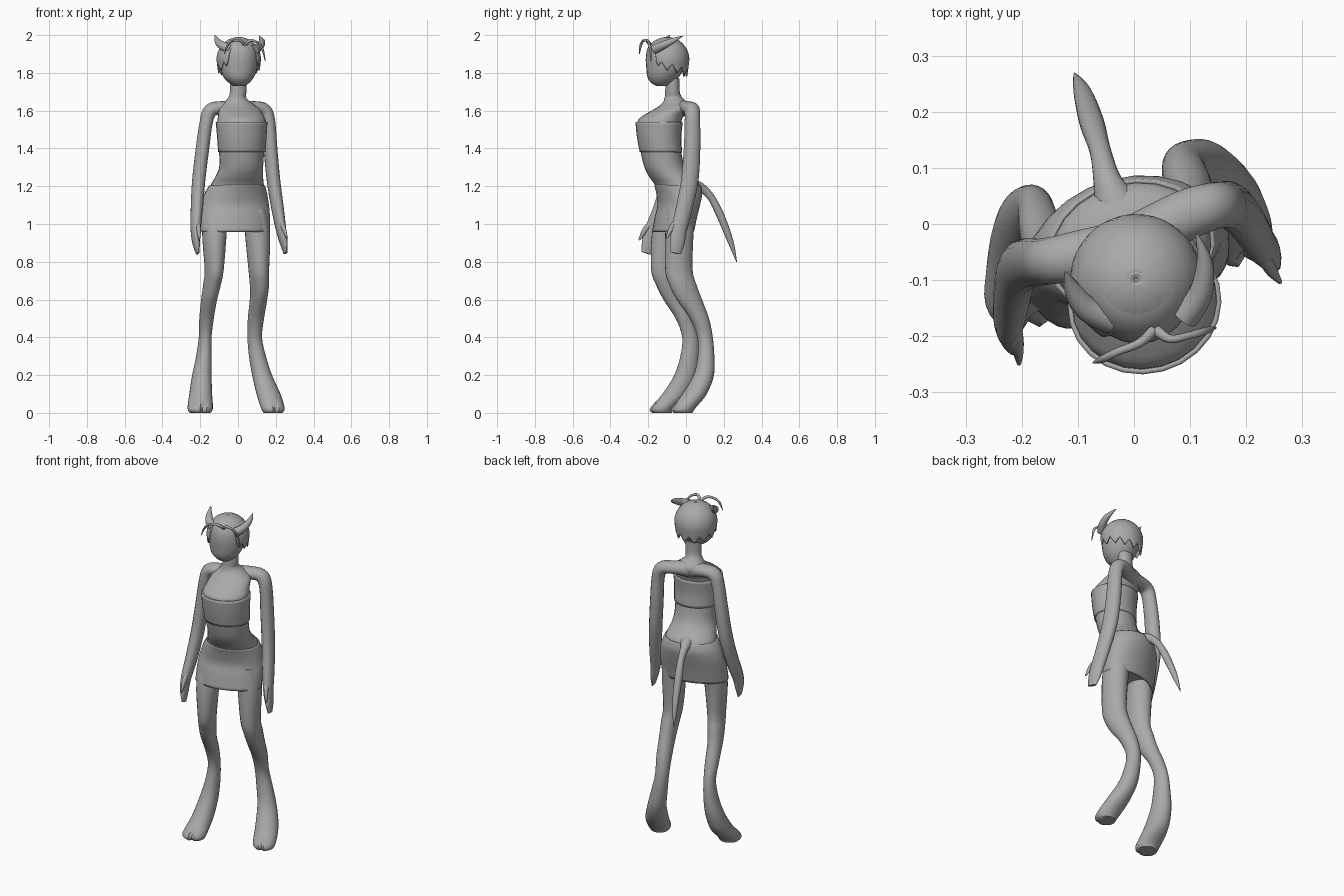
import bpy, bmesh, math
from mathutils import Vector

YAW = math.radians(15)  # the whole figure is turned slightly
SEG = 24
grey = bpy.data.materials.new("plain grey")
grey.diffuse_color = (0.4, 0.4, 0.4, 1)


def smooth_rows(rows, n=4):
    """Catmull-Rom interpolation of parameter rows."""
    out = []
    for i in range(len(rows) - 1):
        p = [rows[max(0, min(len(rows) - 1, i + k))] for k in (-1, 0, 1, 2)]
        for s in range(n):
            t = s / n
            out.append([0.5 * (2 * b + (c - a) * t + (2 * a - 5 * b + 4 * c - d) * t * t
                               + (3 * b - a - 3 * c + d) * t ** 3) for a, b, c, d in zip(*p)])
    return out + [list(rows[-1])]


def skin(name, rings, caps=True, thick=0):
    """Join rings of points into one smooth object."""
    bm = bmesh.new()
    loops = [[bm.verts.new(p) for p in r] for r in rings]
    n = len(rings[0])
    for a, b in zip(loops, loops[1:]):
        for i in range(n):
            j = (i + 1) % n
            bm.faces.new((a[i], a[j], b[j], b[i]))
    if caps:
        bm.faces.new(loops[0][::-1])
        bm.faces.new(loops[-1])
    bmesh.ops.recalc_face_normals(bm, faces=bm.faces)
    me = bpy.data.meshes.new(name)
    bm.to_mesh(me)
    bm.free()
    me.materials.append(grey)
    ob = bpy.data.objects.new(name, me)
    bpy.context.collection.objects.link(ob)
    if thick:
        m = ob.modifiers.new("thickness", 'SOLIDIFY')
        m.thickness = thick
        m.offset = -1
    bpy.ops.object.select_all(action='DESELECT')
    ob.select_set(True)
    bpy.context.view_layer.objects.active = ob
    bpy.ops.object.shade_smooth_by_angle(angle=math.radians(50))
    return ob


def stack(name, rows, caps=True, thick=0, grow=0, notch=False):
    """Level ellipses from rows of z, x0, x1, y0, y1, turned by YAW."""
    c, s = math.cos(YAW), math.sin(YAW)
    rings = []
    for z, x0, x1, y0, y1 in smooth_rows(rows):
        hx, hy = ((x1 - x0) / 2) ** 2, ((y1 - y0) / 2) ** 2
        a = math.sqrt(max(1e-5, (hx * c * c - hy * s * s) / (c * c - s * s))) + grow
        b = math.sqrt(max(1e-5, (hy * c * c - hx * s * s) / (c * c - s * s))) + grow
        ring = []
        for i in range(SEG):
            t = 2 * math.pi * i / SEG
            k = 0.72 if notch and i == SEG * 3 // 4 and z < 0.05 else 1
            u, v = a * k * math.cos(t), b * k * math.sin(t)
            ring.append(((x0 + x1) / 2 + u * c - v * s, (y0 + y1) / 2 + u * s + v * c, z))
        rings.append(ring)
    return skin(name, rings, caps, thick)


def limb(name, rows, seg=16, ref=(math.cos(YAW), math.sin(YAW), 0)):
    """Tube along x, y, z with radii across and along the ref axis."""
    rows = smooth_rows(rows)
    pts = [Vector(r[:3]) for r in rows]
    rings, side = [], None
    for i, r in enumerate(rows):
        tan = (pts[min(i + 1, len(pts) - 1)] - pts[max(i - 1, 0)]).normalized()
        base = Vector(ref) if side is None else side
        side = (base - tan * base.dot(tan)).normalized()
        up = tan.cross(side)
        rings.append([pts[i] + side * max(r[3], .001) * math.cos(2 * math.pi * k / seg)
                      + up * max(r[4], .001) * math.sin(2 * math.pi * k / seg) for k in range(seg)])
    return skin(name, rings)


# torso with neck
stack("torso", [
    (1.00, -.16, .13, -.13, .03), (1.10, -.18, .15, -.14, .06), (1.20, -.147, .138, -.163, .075),
    (1.25, -.12, .133, -.195, .03), (1.30, -.10, .133, -.22, -.005), (1.38, -.10, .138, -.24, -.025),
    (1.46, -.105, .143, -.252, -.03), (1.54, -.11, .148, -.258, -.025), (1.575, -.105, .135, -.225, -.01),
    (1.61, -.10, .115, -.165, .015), (1.64, -.075, .075, -.125, .01), (1.67, -.052, .043, -.113, -.02),
    (1.70, -.043, .045, -.11, -.033), (1.77, -.045, .047, -.11, -.035)])

# chest band and skirt, open sleeves of cloth
stack("chest_band", [(1.38, -.10, .14, -.24, -.025), (1.46, -.106, .146, -.255, -.03),
                     (1.54, -.113, .151, -.263, -.022)], False, .009, .005)
stack("skirt", [(.96, -.20, .17, -.18, .043), (1.04, -.20, .17, -.165, .06), (1.10, -.195, .165, -.152, .075),
                (1.16, -.178, .155, -.158, .087), (1.205, -.152, .143, -.168, .08)], False, .008)

# legs ending in cloven hooves
stack("left_leg", [
    (0, -.255, -.145, -.18, -.075), (.025, -.267, -.133, -.19, -.06), (.1, -.258, -.137, -.125, .02),
    (.2, -.243, -.14, -.062, .06), (.3, -.222, -.14, -.03, .07), (.4, -.208, -.14, -.02, .065),
    (.5, -.205, -.128, -.055, .035), (.6, -.195, -.11, -.12, -.005), (.68, -.185, -.09, -.16, -.025),
    (.76, -.177, -.075, -.185, -.04), (.95, -.19, -.06, -.18, -.03), (1.08, -.18, -.05, -.14, .0)], notch=True)
stack("right_leg", [
    (0, .135, .235, -.065, .035), (.025, .122, .247, -.075, .05), (.1, .098, .225, -.02, .11),
    (.2, .075, .18, .04, .148), (.3, .058, .148, .062, .15), (.4, .05, .127, .06, .142),
    (.5, .052, .138, .02, .122), (.6, .062, .155, -.05, .085), (.68, .062, .165, -.09, .055),
    (.76, .055, .165, -.11, .035), (.95, .037, .17, -.11, .04), (1.08, .03, .15, -.10, .05)], notch=True)

# arms, running from the collar over the shoulder to the flat hand
limb("left_arm", [
    (0, -.035, 1.61, .045, .045), (-.09, -.055, 1.615, .035, .045), (-.145, -.065, 1.6, .038, .042),
    (-.168, -.068, 1.54, .035, .042), (-.188, -.07, 1.4, .036, .045), (-.208, -.085, 1.23, .035, .047),
    (-.218, -.13, 1.08, .032, .045), (-.224, -.175, .97, .026, .043), (-.221, -.195, .9, .019, .04),
    (-.213, -.21, .845, .008, .026)], ref=(0, 0, 1))
limb("right_arm", [
    (0, -.03, 1.61, .045, .045), (.09, .015, 1.615, .035, .045), (.14, .032, 1.6, .038, .042),
    (.162, .034, 1.54, .035, .042), (.172, .032, 1.4, .036, .045), (.188, .02, 1.23, .035, .047),
    (.21, -.01, 1.08, .032, .045), (.228, -.037, .97, .026, .043), (.242, -.047, .9, .019, .04),
    (.252, -.055, .845, .008, .028)], ref=(0, 0, 1))
limb("left_thumb", [(-.215, -.17, 1.02, .012, .016), (-.208, -.215, .97, .012, .016),
                    (-.205, -.248, .915, .004, .005)], 10)
limb("right_thumb", [(.222, -.04, 1.02, .012, .016), (.24, -.075, .98, .012, .016),
                     (.26, -.103, .925, .004, .005)], 10)

# tail
limb("tail", [(-.03, .03, 1.20, .045, .04), (-.047, .075, 1.195, .026, .026), (-.06, .13, 1.145, .019, .02),
              (-.075, .18, 1.05, .022, .021), (-.092, .235, .91, .016, .016), (-.106, .268, .80, .002, .002)])

# head
stack("head", [
    (1.73, -.02, .035, -.155, -.10), (1.745, -.045, .057, -.182, -.07), (1.775, -.075, .083, -.203, -.04),
    (1.82, -.092, .101, -.21, -.012), (1.88, -.098, .107, -.213, .005), (1.93, -.092, .10, -.203, 0),
    (1.965, -.068, .076, -.175, -.03), (1.983, -.03, .04, -.135, -.07)])

# hair cap with a ragged lower edge and an open face
n_hair, rows_hair = 72, 14
hair = [[] for _ in range(rows_hair)]
for i in range(n_hair):
    a = 2 * math.pi * i / n_hair
    front = (1 - math.sin(a)) / 2  # 1 at the face, 0 at the back
    low = 1.80 + .05 * front + .10 * max(0, min(1, (front - .82) / .08))
    low += .02 * abs((i % 6) - 3) / 1.5 - .02
    end = math.acos(max(-1, min(1, (low - 1.87) / .12)))
    for r in range(rows_hair):
        phi = .03 + (end - .03) * r / (rows_hair - 1)
        rad = .118 * (math.sin(phi) if phi < math.pi / 2 else 1 - .12 * (phi - math.pi / 2))
        u, v = rad * math.cos(a), rad * math.sin(a)
        hair[r].append((.004 + u * math.cos(YAW) - v * math.sin(YAW),
                        -.10 + u * math.sin(YAW) + v * math.cos(YAW), 1.87 + .12 * math.cos(phi)))
skin("hair", hair, caps=False, thick=.008)
stack("hair_crown", [(1.975, -.035, .043, -.14, -.06), (1.989, -.01, .018, -.114, -.086)])

# horns
limb("left_horn", [(-.04, -.17, 1.925, .026, .026), (-.085, -.15, 1.945, .023, .023),
                   (-.11, -.115, 1.97, .015, .015), (-.122, -.085, 2.0, .002, .002)], 12)
limb("right_horn", [(.09, -.165, 1.925, .026, .026), (.118, -.125, 1.945, .022, .022),
                    (.126, -.07, 1.97, .015, .015), (.112, -.018, 1.995, .002, .002)], 12)

# thin curled fringe strands
limb("left_strand", [(.035, -.19, 1.95, .008, .01), (.01, -.212, 1.972, .008, .008), (-.03, -.228, 1.968, .006, .007),
                     (-.055, -.24, 1.945, .006, .007), (-.072, -.247, 1.90, .002, .002)], 8, (0, 0, 1))
limb("right_strand", [(.04, -.19, 1.95, .008, .01), (.065, -.205, 1.972, .008, .008), (.10, -.198, 1.962, .006, .007),
                      (.128, -.19, 1.93, .006, .007), (.145, -.185, 1.86, .002, .002)], 8, (0, 0, 1))
